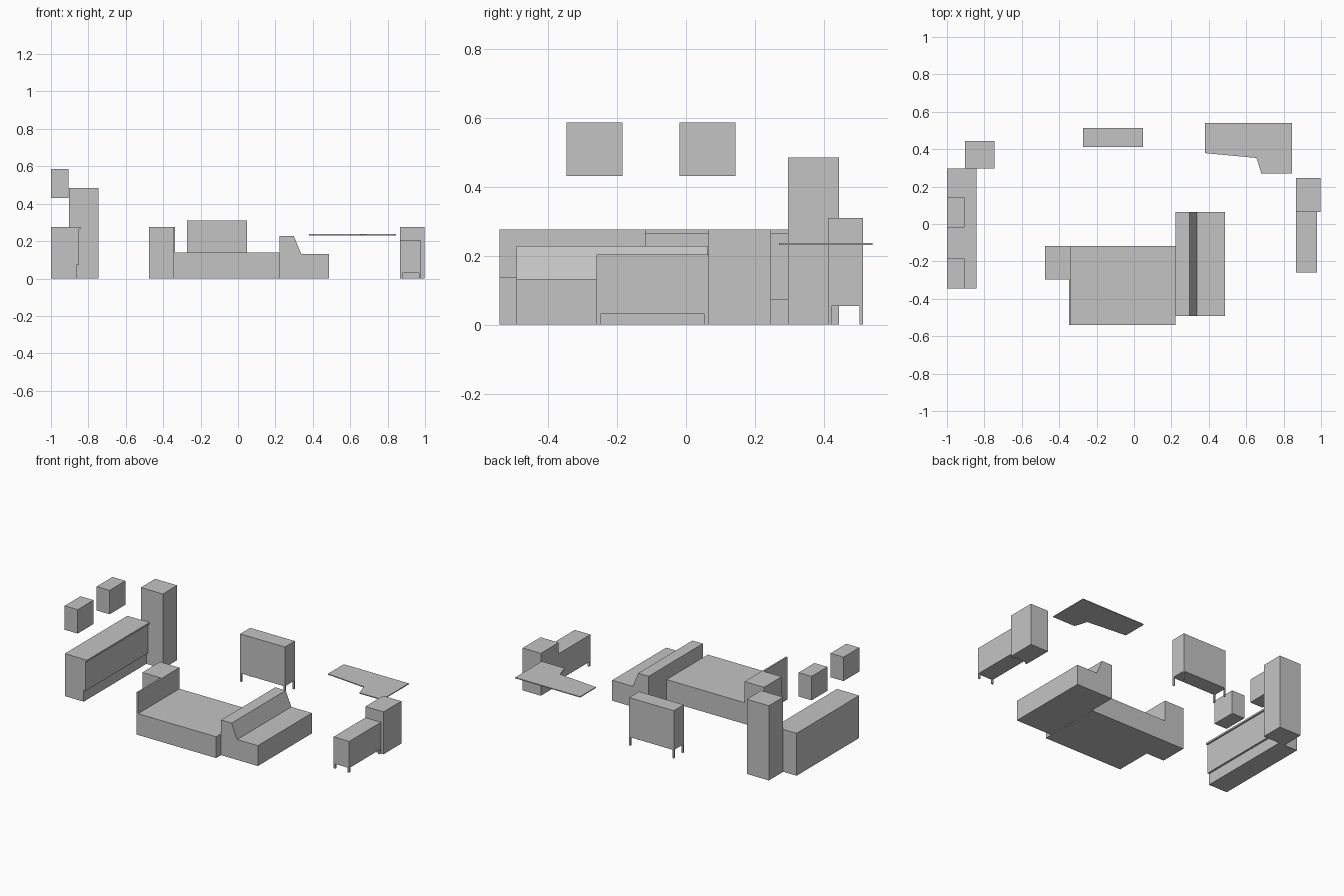
import bpy, bmesh
from mathutils import Vector

cube = bpy.data.objects.get("Cube")
if cube:
    bpy.data.objects.remove(cube, do_unlink=True)

# One plain grey for the whole furniture set
grey = bpy.data.materials.new("plain grey")
grey.use_nodes = True
COLOUR = (0.55, 0.55, 0.55, 1)
grey.diffuse_color = COLOUR
grey.node_tree.nodes["Principled BSDF"].inputs["Base Color"].default_value = COLOUR


def finish(name, bm):
    bmesh.ops.recalc_face_normals(bm, faces=bm.faces)
    mesh = bpy.data.meshes.new(name)
    bm.to_mesh(mesh)
    bm.free()
    mesh.materials.append(grey)
    obj = bpy.data.objects.new(name, mesh)
    bpy.context.scene.collection.objects.link(obj)
    return obj


def prism(name, profile, direction):
    """Extrude a closed 3D profile along a direction."""
    bm = bmesh.new()
    face = bm.faces.new([bm.verts.new(p) for p in profile])
    side = bmesh.ops.extrude_face_region(bm, geom=[face], use_keep_orig=True)
    verts = [g for g in side["geom"] if isinstance(g, bmesh.types.BMVert)]
    bmesh.ops.translate(bm, verts=verts, vec=Vector(direction))
    return finish(name, bm)


def box(name, x, y, z):
    base = [(x[0], y[0], z[0]), (x[1], y[0], z[0]), (x[1], y[1], z[0]), (x[0], y[1], z[0])]
    return prism(name, base, (0, 0, z[1] - z[0]))


def profile_y(name, outline, y):
    """Extrude an x-z outline along y."""
    return prism(name, [(px, y[0], pz) for px, pz in outline], (0, y[1] - y[0], 0))


def legged_cabinet(name, x, y, z, leg):
    """Box raised on four square corner legs."""
    box(name + "_body", x, y, z)
    for side, lx in (("right", x[0]), ("left", x[1] - leg)):
        for end, ly in (("front", y[0]), ("back", y[1] - leg)):
            box(f"{name}_{end}_{side}_leg", (lx, lx + leg), (ly, ly + leg), (0, z[0]))


# Kitchen: counter with lip and toe kick, wall cupboards, tall cupboard
profile_y("kitchen_counter",
          [(-1, 0), (-0.864, 0), (-0.864, 0.073), (-0.851, 0.073),
           (-0.851, 0.264), (-0.841, 0.264), (-0.841, 0.275), (-1, 0.275)],
          (-0.345, 0.296))
for label, y in (("front", -0.346), ("back", -0.019)):
    box(f"{label}_wall_cupboard", (-1, -0.907), (y, y + 0.162), (0.43, 0.585))
box("tall_cupboard", (-0.904, -0.746), (0.296, 0.443), (0, 0.484))

# Bed with headboard and nightstand
box("bed", (-0.337, 0.222), (-0.541, -0.118), (0, 0.138))
box("headboard", (-0.348, -0.337), (-0.541, -0.118), (0, 0.275))
box("nightstand", (-0.477, -0.348), (-0.298, -0.118), (0, 0.275))

# Sofa with sloped backrest, standing at the foot of the bed
profile_y("sofa",
          [(0.223, 0), (0.486, 0), (0.486, 0.132), (0.338, 0.132),
           (0.298, 0.228), (0.223, 0.228)],
          (-0.491, 0.063))

# Raised cabinets and the plain side cabinet
legged_cabinet("sideboard", (-0.272, 0.048), (0.411, 0.513), (0.054, 0.309), 0.01)
legged_cabinet("low_cabinet", (0.867, 0.979), (-0.26, 0.065), (0.03, 0.203), 0.012)
box("side_cabinet", (0.867, 0.997), (0.065, 0.247), (0, 0.275))

# Thin corner desk top
desk = [(0.38, 0.541), (0.38, 0.379), (0.655, 0.353), (0.681, 0.269), (0.845, 0.269), (0.845, 0.541)]
prism("desk_top", [(px, py, 0.231) for px, py in desk], (0, 0, 0.006))
